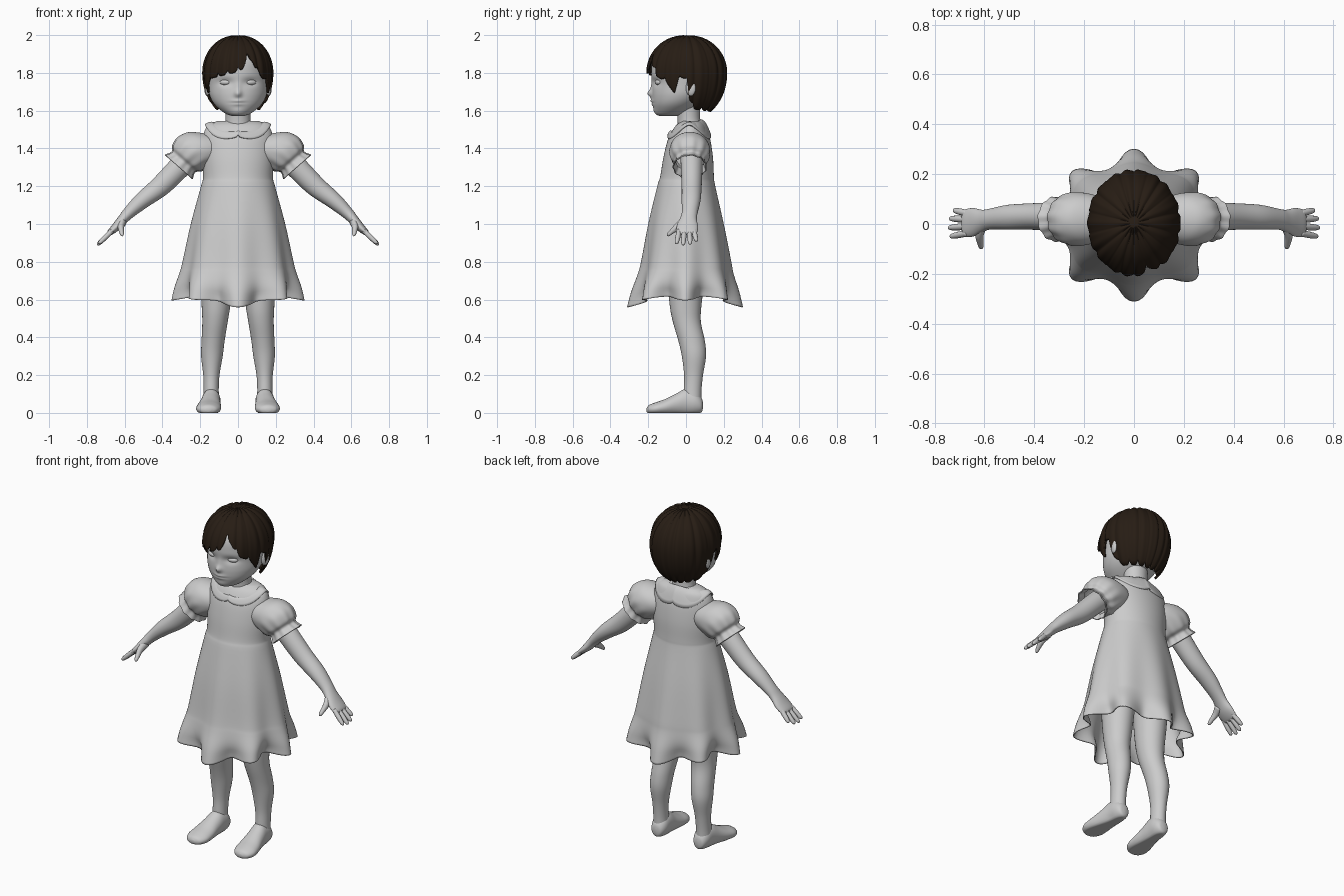
import bpy, bmesh
from math import sin, cos, pi, exp, sqrt, degrees
from mathutils import Vector, Matrix

if "Cube" in bpy.data.objects:
    bpy.data.objects.remove(bpy.data.objects["Cube"])

X, Y, Z = Vector((1, 0, 0)), Vector((0, 1, 0)), Vector((0, 0, 1))


def finish(bm, name, mirror=False, thick=0):
    bmesh.ops.recalc_face_normals(bm, faces=bm.faces)
    me = bpy.data.meshes.new(name)
    bm.to_mesh(me)
    bm.free()
    for p in me.polygons:
        p.use_smooth = True
    ob = bpy.data.objects.new(name, me)
    bpy.context.collection.objects.link(ob)
    if thick:
        m = ob.modifiers.new("thickness", 'SOLIDIFY')
        m.thickness = thick
        m.offset = -1
    if mirror:
        ob.modifiers.new("mirror", 'MIRROR')
    return ob


def spline(rows, k):
    """Catmull-Rom resampling of a list of equal-length tuples."""
    out = []
    n = len(rows)
    for i in range(n - 1):
        a, b, c, d = rows[max(i - 1, 0)], rows[i], rows[i + 1], rows[min(i + 2, n - 1)]
        for j in range(k):
            t = j / k
            out.append(tuple(0.5 * (2 * q + (r - p) * t + (2 * p - 5 * q + 4 * r - s) * t * t
                                    + (3 * q - p - 3 * r + s) * t ** 3)
                             for p, q, r, s in zip(a, b, c, d)))
    return out + [tuple(rows[-1])]


def skin(name, rings, caps=(True, True), **kw):
    """Closed rings of points joined by quads."""
    bm = bmesh.new()
    vs = [[bm.verts.new(p) for p in r] for r in rings]
    n = len(vs[0])
    for a, b in zip(vs, vs[1:]):
        for j in range(n):
            bm.faces.new((a[j], a[(j + 1) % n], b[(j + 1) % n], b[j]))
    if caps[0]:
        bm.faces.new(vs[0])
    if caps[1]:
        bm.faces.new(vs[-1])
    return finish(bm, name, **kw)


def loft(name, secs, u=X, v=Y, seg=32, k=5, shape=None, **kw):
    """Ellipses (x, y, z, ru, rv) along a path; shape edits each point."""
    rings = []
    for x, y, z, ru, rv in spline(secs, k):
        ring = []
        for j in range(seg):
            t = 2 * pi * j / seg
            c = Vector((x, y, z))
            off = u * (ru * cos(t)) + v * (rv * sin(t))
            ring.append(shape(c, off, t) if shape else c + off)
        rings.append(ring)
    return skin(name, rings, **kw)


def upright(rows):
    """(z, half width, front y, back y) to loft sections."""
    return [(0, (f + b) / 2, z, r, (b - f) / 2) for z, r, f, b in rows]


def blob(name, loc, size, rot=0, **kw):
    bm = bmesh.new()
    m = Matrix.Translation(loc) @ Matrix.Rotation(rot, 4, 'Z') @ Matrix.Diagonal((*size, 1))
    bmesh.ops.create_uvsphere(bm, u_segments=24, v_segments=14, radius=1, matrix=m)
    return finish(bm, name, **kw)


def ramp(table, a):
    for (a0, z0), (a1, z1) in zip(table, table[1:]):
        if a <= a1:
            return z0 + (z1 - z0) * (a - a0) / (a1 - a0)
    return table[-1][1]


# Head with nose, eye sockets, lips and chin pushed out of the front
BUMPS = [(0, 1.69, -.022, .017, .02), (0, 1.725, -.008, .014, .03),
         (.068, 1.75, .013, .036, .02), (-.068, 1.75, .013, .036, .02),
         (0, 1.645, -.012, .03, .015), (0, 1.642, .009, .036, .005),
         (0, 1.597, -.005, .035, .018)]


def face(c, off, t):
    p = c + off
    if off.y < 0:
        p.y += sum(a * exp(-((p.x - x) / sx) ** 2 - ((p.z - z) / sz) ** 2)
                   for x, z, a, sx, sz in BUMPS)
    return p


loft("head", upright([(1.572, .03, -.14, -.04), (1.585, .068, -.16, .0), (1.63, .122, -.175, .07),
                      (1.68, .15, -.18, .125), (1.74, .16, -.178, .16), (1.8, .165, -.184, .185),
                      (1.87, .158, -.175, .175), (1.93, .12, -.13, .13), (1.97, .04, -.04, .05)]),
     seg=96, k=9, shape=face)
blob("eye", (.069, -.148, 1.75), (.029, .014, .014), rot=.35, mirror=True)
blob("ear", (.163, .025, 1.72), (.014, .027, .042), rot=-.3, mirror=True)
loft("neck", [(0, .02, 1.44, .09, .075), (0, .02, 1.51, .072, .065),
              (0, .015, 1.56, .066, .06), (0, .01, 1.63, .07, .065)])

# Bobbed hair: grooved shell whose lower edge follows fringe, sideburns, ears and nape
EDGE = [(-180, 1.59), (-104, 1.605), (-94, 1.66), (-90, 1.77), (-80, 1.77), (-71, 1.69),
        (-62, 1.74), (-50, 1.77), (-28, 1.785), (-5, 1.80), (8, 1.82), (18, 1.89), (26, 1.86),
        (40, 1.785), (58, 1.75), (71, 1.69), (80, 1.77), (90, 1.77), (94, 1.66), (104, 1.605),
        (180, 1.59)]
N, ROWS = 240, 32
rings = []
for i in range(1, ROWS + 1):
    s = i / ROWS
    ring = []
    for j in range(N):
        a = -pi + 2 * pi * j / N
        lock = abs(sin(9 * a + .7 * sin(2 * a)))
        zb = ramp(EDGE, degrees(a)) + .022 * (1 - lock) ** 2
        z = 2 - (2 - zb) * s ** 1.7
        d = (z - 1.8) / (.2 if z > 1.8 else .25)
        p = sqrt(max(0, 1 - d * d)) ** .92
        p *= .965 + .04 * lock ** .6 + .008 * sin(27 * a)
        ring.append((.187 * p * sin(a), .004 - .214 * p * cos(a), z - .006 * (1 - lock) * (1 - s)))
    rings.append(ring)
hair = skin("hair", rings, caps=(True, False), thick=.012)
mat = bpy.data.materials.new("dark_brown")
mat.diffuse_color = (.02, .012, .007, 1)
mat.use_nodes = True
mat.node_tree.nodes["Principled BSDF"].inputs["Base Color"].default_value = mat.diffuse_color
hair.data.materials.append(mat)


# Dress: bodice flowing into a skirt with eight deepening folds
def folds(c, off, t):
    d = max(0, min(1, (1.22 - c.z) / .63))
    w = .5 - .5 * cos(8 * t)
    flare = max(0, (.76 - c.z) / .17)
    p = c + off * (1 - w * (.10 * d + .17 * flare * min(1, flare + .2)))
    p.z += flare * (.018 * cos(2 * t) - .012 * cos(4 * t) + .012 * w)
    return p


loft("dress", upright([(1.545, .11, -.02, .08), (1.525, .155, -.05, .1), (1.49, .178, -.075, .115),
                       (1.44, .188, -.098, .13), (1.35, .19, -.12, .143), (1.25, .185, -.137, .148),
                       (1.2, .196, -.152, .155), (1.0, .25, -.2, .2), (.8, .294, -.238, .24),
                       (.74, .31, -.255, .252), (.66, .337, -.29, .282), (.59, .352, -.312, .302)]),
     seg=128, k=5, shape=folds, caps=(True, False), thick=.006)

# Flat collar with two rounded lobes at the front and two at the back
rings = []
for i in range(9):
    s = i / 8
    ring = []
    for j in range(96):
        t = 2 * pi * j / 96
        c, n = cos(t), sin(t)
        lobe = abs(c) ** .5 * (1 - abs(c) ** 4)
        inner = Vector((.1 * c, .008 + .074 * n, 1.518 + .036 * n))
        outer = Vector((.176 * c, .017 + .116 * n, 1.528 - .055 * abs(n) ** 1.5 - .045 * lobe))
        p = inner.lerp(outer, s)
        p.z += .018 * sin(pi * s)
        ring.append(p)
    rings.append(ring)
skin("collar", rings, caps=(False, False), thick=.008)

# Puffed sleeves, gathered at a band with a small ruffle
U = Vector((.75, 0, .66))


def gathers(c, off, t):
    k = max(0, min(1, (c.x - .2) / .08))
    return c + off * (1 + .03 * k * sin(11 * t))


loft("sleeve", [(.12, .02, 1.425, .085, .075), (.175, .02, 1.412, .113, .098),
                (.23, .02, 1.385, .116, .108), (.268, .02, 1.35, .104, .098),
                (.284, .02, 1.333, .084, .08), (.296, .02, 1.321, .084, .08),
                (.313, .02, 1.303, .097, .09)],
     u=U, seg=66, shape=gathers, caps=(True, False), thick=.006, mirror=True)

# Arms with palms, fingers and thumb
loft("arm", [(.17, .03, 1.43, .06, .06), (.29, .03, 1.32, .06, .058), (.41, .03, 1.2, .055, .053),
             (.505, .027, 1.125, .045, .05), (.575, .02, 1.062, .033, .042),
             (.61, .012, 1.025, .027, .045), (.645, .007, .985, .023, .057),
             (.677, .004, .955, .016, .055), (.688, .004, .945, .006, .045)], u=U, mirror=True)
for name, y0, y1, r in (("index_finger", -.036, -.05, .98), ("middle_finger", -.009, -.015, 1.08),
                        ("ring_finger", .018, .022, 1.02), ("little_finger", .042, .055, .8)):
    A, B = Vector((.665, y0, .966)), Vector((.665 + .074 * r, y1, .966 - .072 * r))
    loft(name, [(*A.lerp(B, s), w, w) for s, w in
                ((0, .013), (.5, .0135), (.85, .011), (.96, .007), (1, .001))],
         u=U, seg=12, k=3, mirror=True)
loft("thumb", [(.61, -.01, 1.01, .02, .026), (.62, -.045, .985, .017, .02), (.617, -.075, .96, .013, .013),
               (.614, -.094, .943, .009, .009), (.613, -.1, .937, .001, .001)],
     v=Vector((0, -.6, .8)), seg=14, k=3, mirror=True)

# Legs
loft("leg", [(.11, .01, .9, .1, .11), (.115, .0, .68, .085, .095), (.117, -.002, .56, .075, .083),
             (.122, .005, .48, .067, .074), (.132, .03, .38, .061, .07), (.138, .042, .3, .057, .064),
             (.141, .04, .2, .043, .05), (.142, .035, .12, .04, .047), (.142, .033, .05, .043, .048)],
     mirror=True)


# Feet, flat underneath
def flat(c, off, t):
    p = c + off
    p.z = max(p.z, 0)
    return p


loft("foot", [(.14, .09, .04, .008, .012), (.14, .082, .042, .032, .038), (.14, .05, .055, .047, .062),
              (.142, .0, .058, .05, .07), (.147, -.05, .045, .055, .058), (.153, -.11, .03, .064, .043),
              (.157, -.16, .022, .064, .034), (.158, -.195, .018, .045, .024), (.158, -.208, .016, .015, .01)],
     u=X, v=Z, shape=flat, mirror=True)
